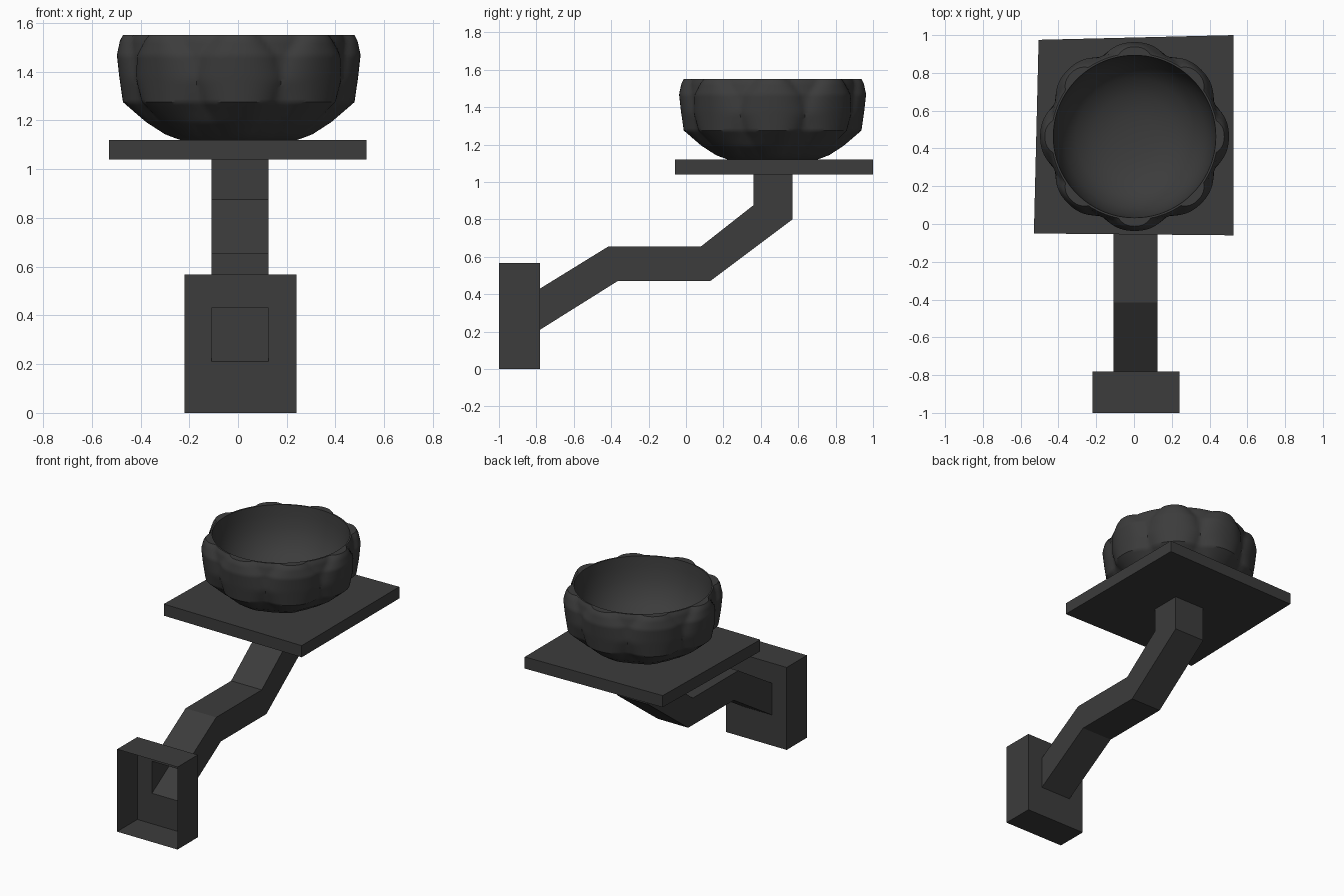
import bpy, bmesh
from math import pi, cos, sin

cube = bpy.data.objects.get("Cube")
if cube:
    bpy.data.objects.remove(cube, do_unlink=True)

COLOUR = (0.045, 0.045, 0.045, 1)
mat = bpy.data.materials.new("charcoal")
mat.use_nodes = True
mat.diffuse_color = COLOUR
bsdf = mat.node_tree.nodes["Principled BSDF"]
bsdf.inputs["Base Color"].default_value = COLOUR
bsdf.inputs["Roughness"].default_value = 0.7


def finish(name, bm, fix_normals=True):
    if fix_normals:
        bmesh.ops.recalc_face_normals(bm, faces=bm.faces[:])
    mesh = bpy.data.meshes.new(name)
    bm.to_mesh(mesh)
    bm.free()
    mesh.materials.append(mat)
    obj = bpy.data.objects.new(name, mesh)
    bpy.context.collection.objects.link(obj)
    return obj


def loft(bm, loops):
    """Join successive closed loops of points with quads."""
    rings = [[bm.verts.new(p) for p in loop] for loop in loops]
    for a, b in zip(rings, rings[1:]):
        n = len(a)
        for i in range(n):
            j = (i + 1) % n
            bm.faces.new((a[i], a[j], b[j], b[i]))
    return rings


def rect(x0, x1, lower, upper):
    """Rectangle across x between a lower and an upper (y, z) point."""
    return [(x0, *lower), (x1, *lower), (x1, *upper), (x0, *upper)]


def interp(table, t):
    for (t0, v0), (t1, v1) in zip(table, table[1:]):
        if t <= t1:
            return v0 + (v1 - v0) * (t - t0) / (t1 - t0)
    return table[-1][1]


# Wall box: open at the front, back pierced where the hollow arm enters
ARM_X = (-0.108, 0.125)
BACK = -0.78
bm = bmesh.new()
loft(bm, [rect(-0.22, 0.24, (-1, 0), (-1, 0.567)),
          rect(-0.22, 0.24, (BACK, 0), (BACK, 0.567)),
          rect(*ARM_X, (BACK, 0.21), (BACK, 0.43))])
finish("wall_box", bm)

# Bent hollow arm
arm_low = [(BACK, 0.21), (-0.365, 0.47), (0.13, 0.47), (0.57, 0.80), (0.57, 1.04)]
arm_high = [(BACK, 0.43), (-0.415, 0.655), (0.08, 0.655), (0.36, 0.875), (0.36, 1.04)]
bm = bmesh.new()
loft(bm, [rect(*ARM_X, a, b) for a, b in zip(arm_low, arm_high)])
finish("bent_arm", bm)

# Slightly uneven square shelf
corners = [(-0.53, -0.05), (0.527, -0.06), (0.527, 1.0), (-0.505, 0.975)]
bm = bmesh.new()
rings = loft(bm, [[(x, y, z) for x, y in corners] for z in (1.04, 1.12)])
for ring in rings:
    bm.faces.new(ring)
finish("shelf", bm)

# Lotus bowl: eight bulging petals around a smooth hollow
CX, CY, Z0, HEIGHT = 0.003, 0.463, 1.12, 0.43
SEGMENTS, PETALS, ROWS = 160, 8, 36
petal_radius = [(0, .24), (.05, .30), (.17, .38), (.36, .475), (.6, .49),
                (.81, .5), (.95, .487), (1, .475)]
valley_radius = [(0, .24), (.05, .29), (.17, .365), (.36, .435), (.6, .457),
                 (.81, .46), (.95, .45), (1, .44)]
petal_width = [(0, .5), (.36, .9), (.55, 1), (.8, .88), (1, .5)]
hollow = [(.43, 1.55), (.425, 1.48), (.41, 1.40), (.375, 1.31), (.31, 1.235),
          (.22, 1.185), (.12, 1.16), (.03, 1.155)]


def circle_point(r, angle, z):
    return (CX + r * cos(angle), CY + r * sin(angle), z)


def outer_radius(t, angle):
    half = pi / PETALS
    off = abs((angle + half) % (2 * half) - half) / half
    u = min(1, off / interp(petal_width, t))
    low, high = interp(valley_radius, t), interp(petal_radius, t)
    return low + (high - low) * (1 - u ** 2.5)


angles = [2 * pi * i / SEGMENTS for i in range(SEGMENTS)]
loops = []
for k in range(ROWS + 1):
    t = k / ROWS
    loops.append([circle_point(outer_radius(t, a), a, Z0 + HEIGHT * t) for a in angles])
for r, z in hollow:
    loops.append([circle_point(r, a, z) for a in angles])
bm = bmesh.new()
rings = loft(bm, loops)
bm.faces.new(rings[0])
bm.faces.new(rings[-1])
bowl = finish("lotus_bowl", bm)

bpy.ops.object.select_all(action="DESELECT")
bowl.select_set(True)
bpy.context.view_layer.objects.active = bowl
bpy.ops.object.shade_smooth_by_angle(angle=pi / 5)
